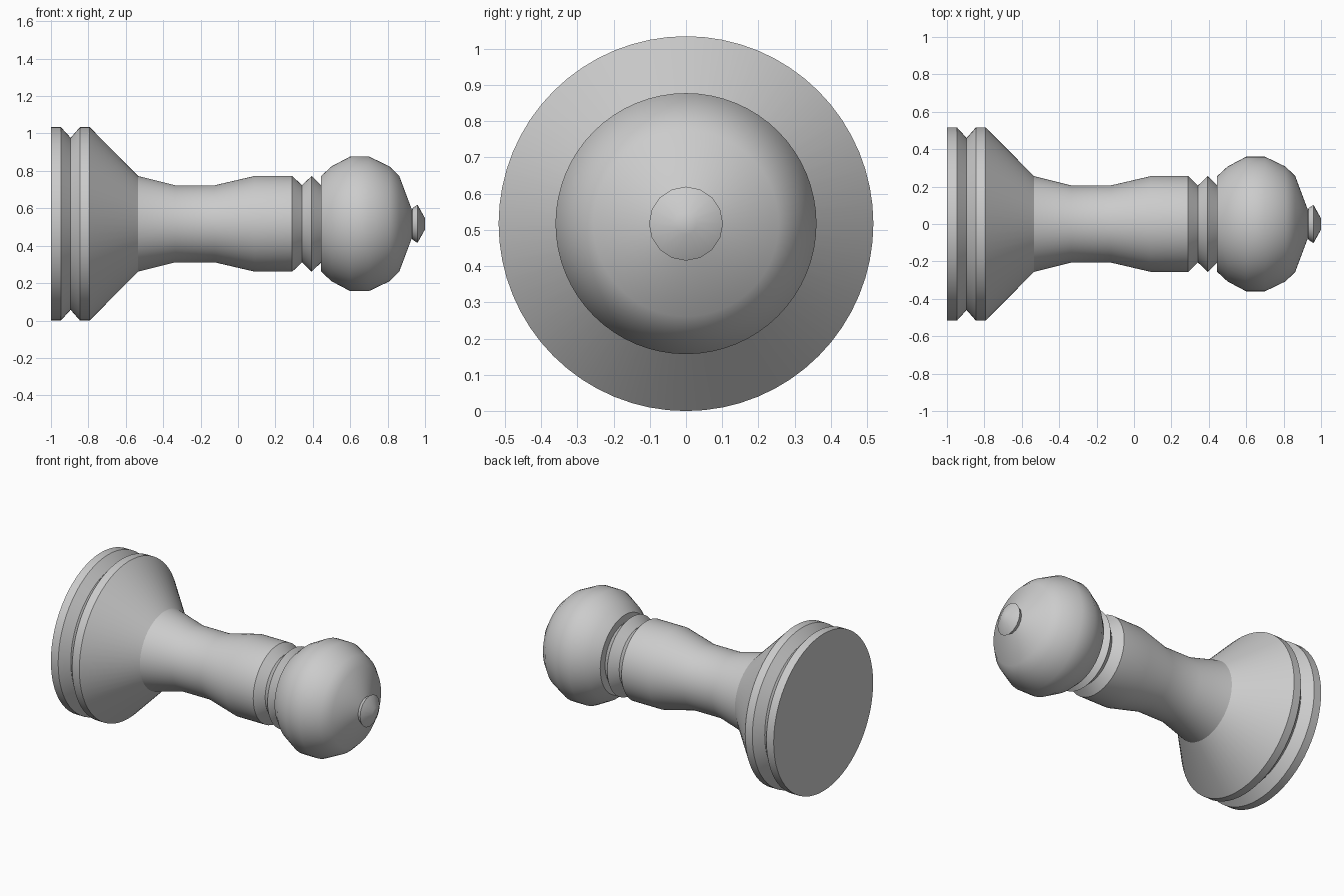
import bpy, bmesh, math

if "Cube" in bpy.data.objects:
    bpy.data.objects.remove(bpy.data.objects["Cube"])

AXIS_Z = 0.517


def lathe(name, profile, segments=64):
    """Revolve (x, radius) points around the horizontal x axis; radius 0 closes an end."""
    bm = bmesh.new()
    rings = []
    for x, r in profile:
        if r == 0:
            rings.append([bm.verts.new((x, 0, 0))] * segments)
        else:
            angles = [2 * math.pi * j / segments for j in range(segments)]
            rings.append([bm.verts.new((x, r * math.cos(a), r * math.sin(a))) for a in angles])
    for a, b in zip(rings, rings[1:]):
        for j in range(segments):
            k = (j + 1) % segments
            bm.faces.new(list(dict.fromkeys((a[j], a[k], b[k], b[j]))))
    mesh = bpy.data.meshes.new(name)
    bm.to_mesh(mesh)
    bm.free()
    obj = bpy.data.objects.new(name, mesh)
    obj.location.z = AXIS_Z
    bpy.context.collection.objects.link(obj)
    bpy.ops.object.select_all(action='DESELECT')
    obj.select_set(True)
    bpy.context.view_layer.objects.active = obj
    bpy.ops.object.shade_smooth_by_angle(angle=math.radians(30))
    return obj


# Grooved foot disc with its flared cone
lathe("base", [(-1, 0), (-1, .517), (-.947, .517), (-.895, .46), (-.845, .517),
               (-.793, .517), (-.535, .256)])

# Waisted stem
lathe("stem", [(-.535, .256), (-.335, .206), (-.125, .206), (.09, .256), (.29, .256)])

# V-shaped neck ring
lathe("neck_ring", [(.29, .256), (.342, .206), (.394, .256), (.445, .206), (.445, .256)])

# Rounded head
lathe("head", [(.445, .256), (.5, .307), (.6, .36), (.7, .36), (.81, .307),
               (.862, .256), (.93, .075)])

# Small button at the tip
lathe("finial", [(.93, .075), (.933, .085), (.96, .102), (1, .03), (1, 0)], 16)
